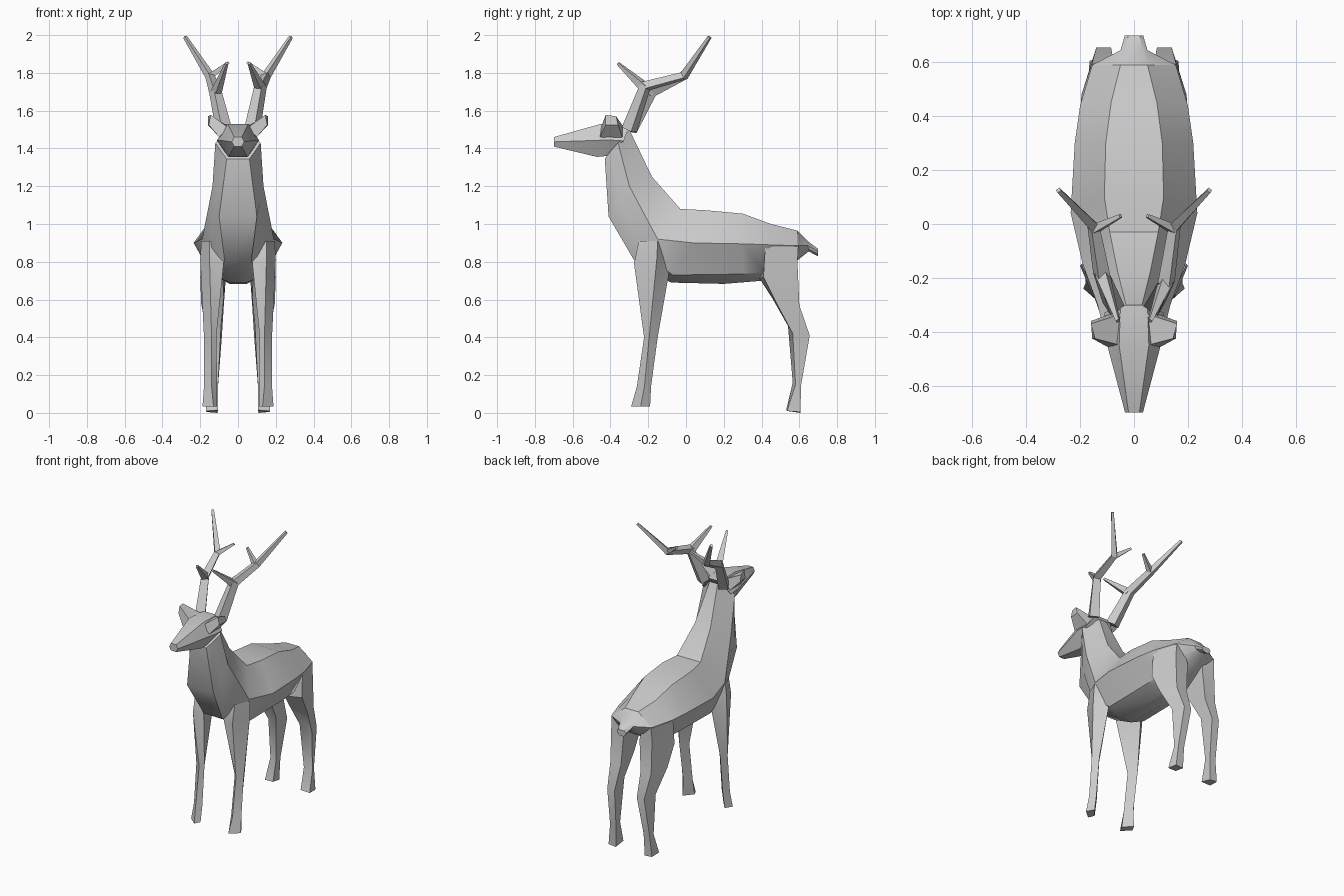
import bpy, bmesh, math
from mathutils import Vector


def loft(bm, rings):
    """Skin a list of equal-length point rings and cap both ends."""
    loops = [[bm.verts.new(p) for p in r] for r in rings]
    n = len(loops[0])
    for a, b in zip(loops, loops[1:]):
        for i in range(n):
            j = (i + 1) % n
            bm.faces.new((a[i], a[j], b[j], b[i]))
    bm.faces.new(loops[0])
    bm.faces.new(loops[-1])


def finish(name, bm, mirror=False, smooth=False):
    bmesh.ops.recalc_face_normals(bm, faces=bm.faces)
    me = bpy.data.meshes.new(name)
    bm.to_mesh(me)
    bm.free()
    ob = bpy.data.objects.new(name, me)
    bpy.context.collection.objects.link(ob)
    if mirror:
        ob.modifiers.new("Mirror", 'MIRROR').use_mirror_merge = False
    if smooth:
        bpy.ops.object.select_all(action='DESELECT')
        ob.select_set(True)
        bpy.context.view_layer.objects.active = ob
        bpy.ops.object.shade_smooth_by_angle(angle=math.radians(30))
    return ob


def part(name, rings, mirror=False):
    bm = bmesh.new()
    loft(bm, rings)
    return finish(name, bm, mirror, True)


def full(half):
    """Complete a half ring (x > 0) with its reflection."""
    return half + [(-x, y, z) for x, y, z in reversed(half)]


# Neck, torso and tail: top edge, side ridge, lower side, underside edge
part("body", [full(h) for h in [
    [(.03, -.30, 1.50), (.12, -.36, 1.43), (.09, -.40, 1.385), (.06, -.43, 1.345)],
    [(.06, -.18, 1.25), (.135, -.30, 1.20), (.118, -.355, 1.12), (.10, -.41, 1.04)],
    [(.09, -.03, 1.08), (.19, -.15, .92), (.15, -.22, .84), (.07, -.27, .80)],
    [(.11, .10, 1.073), (.235, .04, .90), (.14, -.07, .73), (.045, -.08, .69)],
    [(.105, .30, 1.055), (.22, .30, .895), (.14, .30, .735), (.045, .20, .683)],
    [(.085, .45, 1.0), (.20, .44, .89), (.14, .41, .745), (.045, .41, .70)],
    [(.05, .59, .965), (.155, .59, .885), (.09, .595, .83), (.04, .58, .80)],
    [(.03, .65, .905), (.05, .645, .885), (.04, .65, .865), (.02, .65, .855)],
    [(.022, .70, .868), (.034, .70, .855), (.028, .70, .84), (.015, .70, .828)],
]])

# Head: top, cheek and jaw edges from nape to muzzle
part("head", [full(h) for h in [
    [(.05, -.30, 1.52), (.11, -.33, 1.44), (.055, -.42, 1.36)],
    [(.055, -.45, 1.53), (.11, -.41, 1.445), (.05, -.47, 1.355)],
    [(.02, -.70, 1.46), (.033, -.70, 1.435), (.02, -.70, 1.41)],
]])

# Ears
part("ear", [
    [(.05, -.45, 1.51), (.05, -.335, 1.52), (.09, -.335, 1.45), (.10, -.455, 1.46)],
    [(.145, -.425, 1.578), (.16, -.37, 1.57), (.16, -.36, 1.525), (.155, -.425, 1.525)],
], True)

# Legs: front, outer, rear, inner corners
part("front_leg", [
    [(.15, -.25, .91), (.195, -.15, .91), (.10, -.11, .86), (.07, -.24, .86)],
    [(.15, -.275, .79), (.20, -.155, .81), (.13, -.09, .74), (.075, -.265, .80)],
    [(.14, -.222, .40), (.18, -.195, .40), (.155, -.15, .40), (.115, -.20, .40)],
    [(.14, -.26, .14), (.18, -.22, .14), (.15, -.185, .14), (.11, -.23, .14)],
    [(.13, -.29, .035), (.188, -.24, .035), (.16, -.19, .035), (.11, -.25, .035)],
], True)
part("hind_leg", [
    [(.195, .42, .89), (.15, .595, .885), (.07, .58, .84), (.08, .42, .86)],
    [(.20, .41, .72), (.155, .59, .80), (.06, .59, .78), (.08, .39, .71)],
    [(.195, .48, .58), (.155, .60, .57), (.075, .60, .57), (.075, .455, .61)],
    [(.165, .565, .42), (.14, .655, .41), (.085, .655, .41), (.09, .54, .46)],
    [(.16, .58, .15), (.15, .61, .15), (.105, .61, .15), (.105, .565, .16)],
    [(.17, .535, .01), (.165, .605, .005), (.11, .605, 0), (.105, .53, .015)],
], True)


# Antlers: a bent beam and two tines, square in section
def tube(bm, path, side):
    pts = [Vector(p[:3]) for p in path]
    rings = []
    for i, p in enumerate(pts):
        d = (pts[min(i + 1, len(pts) - 1)] - pts[max(i - 1, 0)]).normalized()
        u = d.cross(Vector((1, 0, 0))).normalized()
        v = d.cross(u)
        ring = [p + path[i][3] * (a * u + b * v)
                for a, b in ((1, .3), (-.3, 1), (-1, -.3), (.3, -1))]
        rings.append([(side * q.x, q.y, q.z) for q in ring])
    loft(bm, rings)


for name, side, low in (("right_antler", 1, 0), ("left_antler", -1, .03)):
    bm = bmesh.new()
    tube(bm, [(.075, -.30, 1.50, .042), (.12, -.215 + low, 1.73 - low, .032),
              (.15, -.01, 1.785, .024), (.28, .125, 1.99, .011)], side)
    tube(bm, [(.118, -.215 + low, 1.72 - low, .03), (.06, -.36, 1.85, .009)], side)
    tube(bm, [(.15, -.02, 1.78, .022), (.05, .03, 1.855, .009)], side)
    finish(name, bm)
